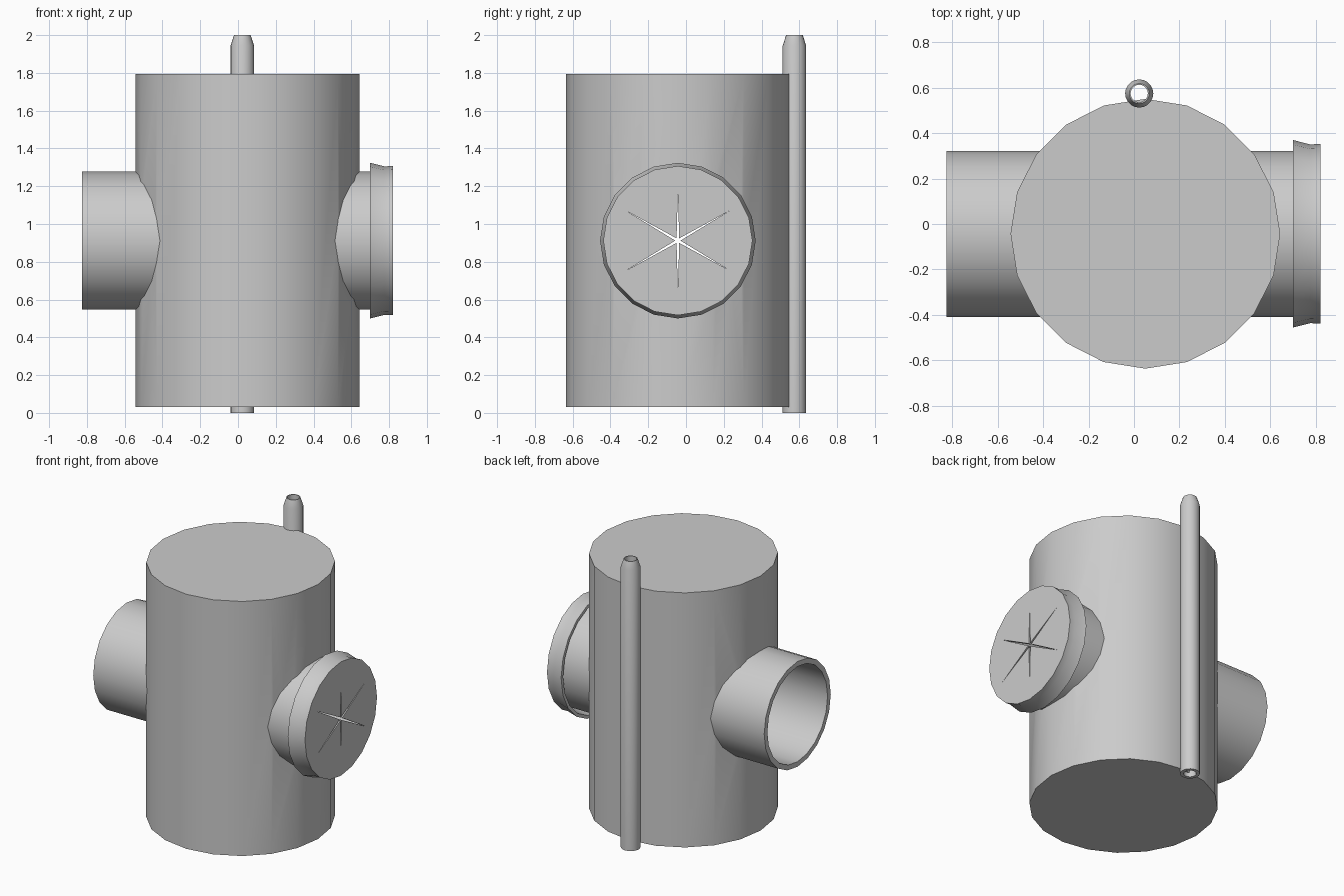
import bpy, bmesh
from math import cos, sin, pi, radians
from mathutils import Vector

if "Cube" in bpy.data.objects:
    bpy.data.objects.remove(bpy.data.objects["Cube"])

CX, CY, CZ = 0.05, -0.043, 0.912   # drum axis (x, y) and pipe height


def make_object(name, bm):
    bmesh.ops.remove_doubles(bm, verts=bm.verts, dist=1e-5)
    bmesh.ops.recalc_face_normals(bm, faces=bm.faces)
    me = bpy.data.meshes.new(name)
    bm.to_mesh(me)
    bm.free()
    ob = bpy.data.objects.new(name, me)
    bpy.context.collection.objects.link(ob)
    return ob


def lathe(name, profile, centre, axis, sides=20):
    """Revolve a closed (position, radius) profile about the x or z axis."""
    bm = bmesh.new()
    rings = []
    for i in range(sides):
        c, s = cos(2 * pi * i / sides), sin(2 * pi * i / sides)
        ring = []
        for t, r in profile:
            p = (t, r * c, r * s) if axis == 'X' else (r * c, r * s, t)
            ring.append(bm.verts.new(Vector(p) + Vector(centre)))
        rings.append(ring)
    n = len(profile)
    for i in range(sides):
        a, b = rings[i], rings[(i + 1) % sides]
        for j in range(n):
            k = (j + 1) % n
            if profile[j][1] == 0 and profile[k][1] == 0:
                continue
            bm.faces.new((a[j], a[k], b[k], b[j]))
    return make_object(name, bm)


def cut(ob, cutter):
    cutter.hide_render = True
    mod = ob.modifiers.new("cut", 'BOOLEAN')
    mod.operation, mod.solver, mod.object = 'DIFFERENCE', 'EXACT', cutter
    bpy.context.view_layer.objects.active = ob
    bpy.ops.object.modifier_apply(modifier=mod.name)
    bpy.data.objects.remove(cutter)


def smooth(ob):
    ob.data.shade_smooth()
    ob.data.set_sharp_from_angle(angle=radians(30))


# Drum, bored through sideways for the pipe
drum = lathe("drum", [(0.03, 0), (0.03, 0.593), (1.795, 0.593), (1.795, 0)],
             (CX, CY, 0), 'Z')
bore = lathe("bore_cutter", [(-1, 0), (-1, 0.35), (1, 0.35), (1, 0)],
             (0, CY, CZ), 'X')
cut(drum, bore)

# Cross pipe, open at the left end
pipe = lathe("cross_pipe", [(-0.825, 0.33), (-0.825, 0.365), (0.77, 0.365), (0.77, 0.33)],
             (0, CY, CZ), 'X')

# Flared cap over the right end
cap = lathe("slit_cap", [(0.82, 0), (0.82, 0.395), (0.775, 0.393), (0.70, 0.412),
                         (0.70, 0.39), (0.775, 0.375), (0.80, 0.37), (0.80, 0)],
            (0, CY, CZ), 'X')

# Six tapering slits cut through the cap face
bm = bmesh.new()
star = []
for i in range(12):
    a = radians(30 * i)
    r = 0.014 if i % 2 == 0 else (0.27 if i in (3, 9) else 0.315)
    star.append((r * cos(a), r * sin(a)))
face = bm.faces.new([bm.verts.new((0.785, CY + y, CZ + z)) for y, z in star])
ext = bmesh.ops.extrude_face_region(bm, geom=[face])
bmesh.ops.translate(bm, vec=(0.06, 0, 0),
                    verts=[v for v in ext['geom'] if isinstance(v, bmesh.types.BMVert)])
cut(cap, make_object("slit_cutter", bm))

# Thin hollow tube behind the drum with a tapered tip
tube = lathe("rear_tube", [(0, 0.04), (0, 0.062), (1.945, 0.062), (2.0, 0.044), (2.0, 0.038)],
             (0.023, 0.574, 0), 'Z')

for part in (drum, pipe, cap, tube):
    smooth(part)
